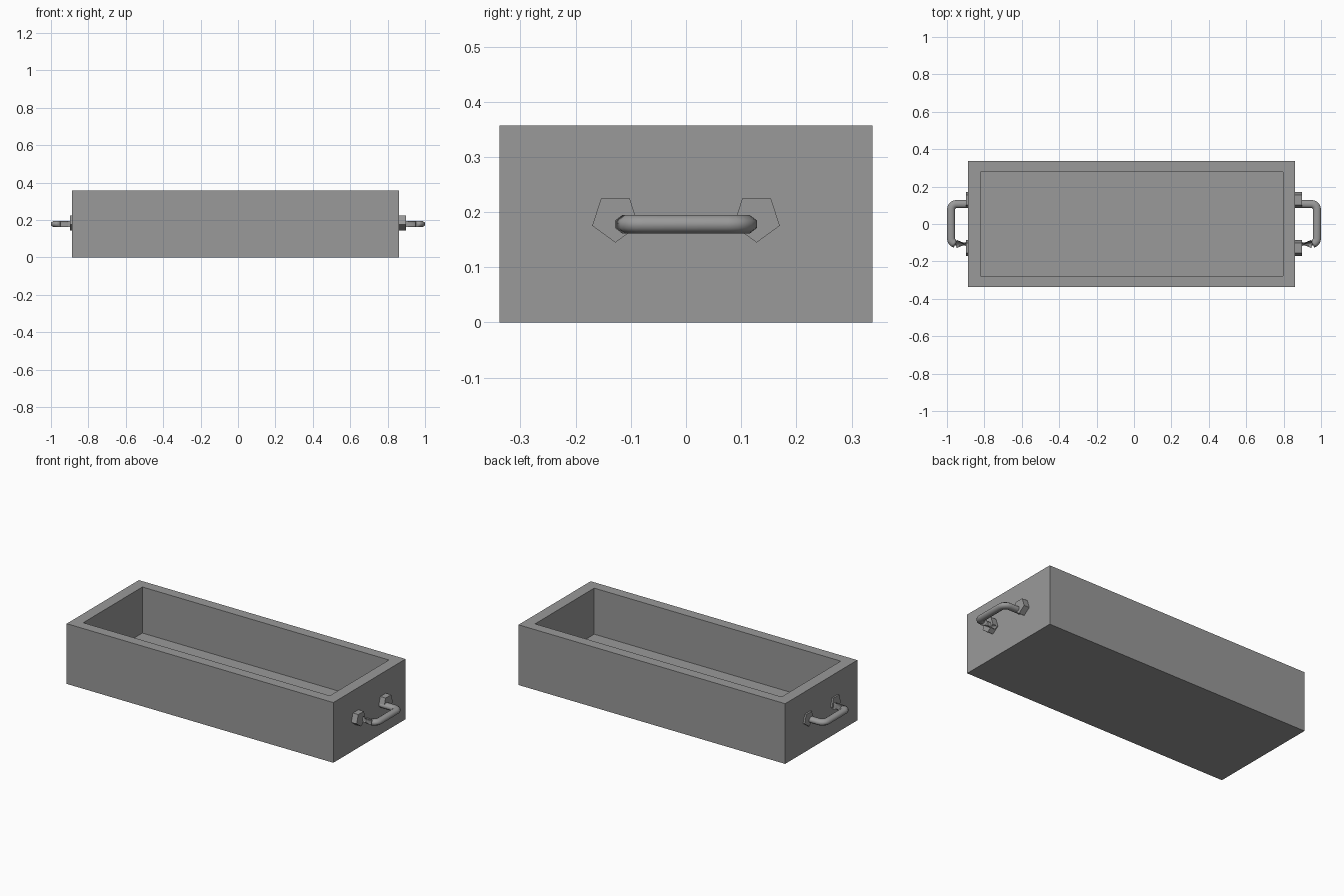
import bpy, bmesh
from math import pi, sin, cos
from mathutils import Vector

if "Cube" in bpy.data.objects:
    bpy.data.objects.remove(bpy.data.objects["Cube"])

grey = bpy.data.materials.new("plain grey")
grey.use_nodes = True
COLOUR = (0.32, 0.32, 0.32, 1)
grey.diffuse_color = COLOUR
grey.node_tree.nodes["Principled BSDF"].inputs["Base Color"].default_value = COLOUR


def finish(bm, name, smooth=False):
    bmesh.ops.recalc_face_normals(bm, faces=bm.faces)
    mesh = bpy.data.meshes.new(name)
    bm.to_mesh(mesh)
    bm.free()
    mesh.materials.append(grey)
    for poly in mesh.polygons:
        poly.use_smooth = smooth and len(poly.vertices) == 4
    obj = bpy.data.objects.new(name, mesh)
    bpy.context.collection.objects.link(obj)
    return obj


# Open trough: a block whose top is inset and pushed down
X0, X1, HALF_Y, HEIGHT, FLOOR = -0.887, 0.862, 0.338, 0.357, 0.084
WALL_X, WALL_Y = 0.091, 0.086
MID = (X0 + X1) / 2
bm = bmesh.new()
bmesh.ops.create_cube(bm, size=1)
for v in bm.verts:
    v.co = (MID + v.co.x * (X1 - X0), v.co.y * 2 * HALF_Y, (v.co.z + 0.5) * HEIGHT)
top = max(bm.faces, key=lambda f: f.calc_center_median().z)
bmesh.ops.inset_region(bm, faces=[top], thickness=WALL_Y)
for v in top.verts:
    v.co.x += (WALL_X - WALL_Y) * (1 if v.co.x < MID else -1)
down = bmesh.ops.extrude_discrete_faces(bm, faces=[top])
for v in down["faces"][0].verts:
    v.co.z = FLOOR
finish(bm, "trough_box")


# Five-sided mounting bolts, point down
def bolt(name, side, y):
    bm = bmesh.new()
    ring = [bm.verts.new((side * 0.85, y + 0.0442 * sin(k * 2 * pi / 5),
                          0.189 - 0.0442 * cos(k * 2 * pi / 5))) for k in range(5)]
    base = bm.faces.new(ring)
    ext = bmesh.ops.extrude_face_region(bm, geom=[base])
    for v in ext["geom"]:
        if isinstance(v, bmesh.types.BMVert):
            v.co.x = side * 0.897
    finish(bm, name)


# Rounded handle: an eight-sided flattened tube swept along a U path
def handle(name, side):
    bend, out, half = 0.03, 0.9785, 0.107
    path = [Vector((0.87, half))]
    for sign in (1, -1):
        arc = [Vector((out - bend + bend * sin(t * pi / 10),
                       sign * (half - bend + bend * cos(t * pi / 10)))) for t in range(6)]
        path += arc if sign == 1 else arc[::-1]
    path.append(Vector((0.87, -half)))

    bm = bmesh.new()
    rings = []
    for i, p in enumerate(path):
        tangent = (path[min(i + 1, len(path) - 1)] - path[max(i - 1, 0)]).normalized()
        if i in (1, len(path) - 2):
            tangent = Vector((1, 0))
        normal = Vector((-tangent.y, tangent.x))
        ring = []
        for k in range(8):
            a = (k + 0.5) * pi / 4
            q = p + normal * (0.0215 * cos(a) / cos(pi / 8))
            z = 0.178 + 0.0165 * sin(a) / cos(pi / 8)
            ring.append(bm.verts.new((side * q.x, q.y, z)))
        rings.append(ring)
    for a, b in zip(rings, rings[1:]):
        for k in range(8):
            n = (k + 1) % 8
            bm.faces.new((a[k], a[n], b[n], b[k]))
    bm.faces.new(rings[0])
    bm.faces.new(rings[-1])
    finish(bm, name, smooth=True)


for side, label in ((1, "left"), (-1, "right")):
    handle(label + "_handle", side)
    bolt(label + "_front_bolt", side, -0.128)
    bolt(label + "_back_bolt", side, 0.128)
